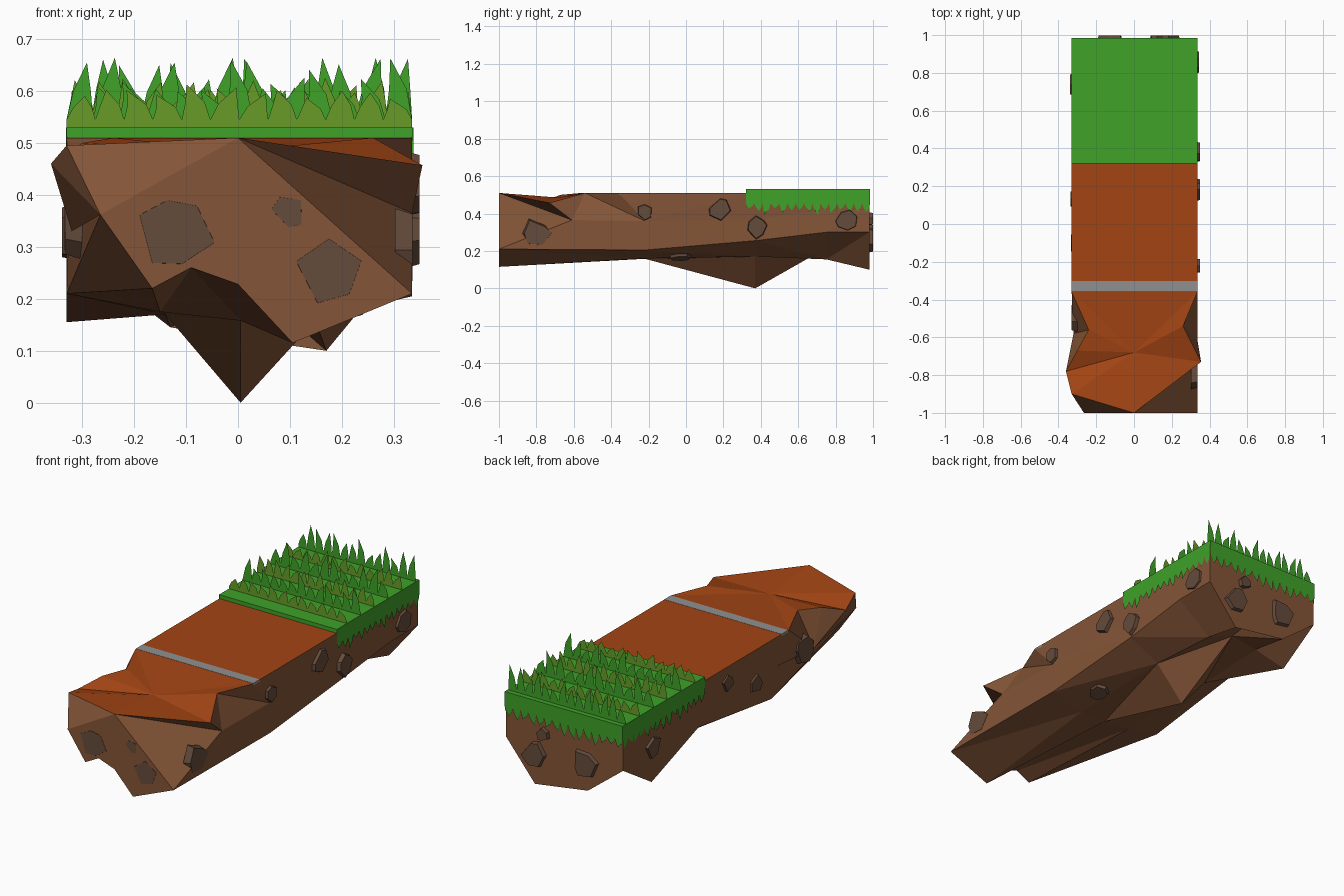
import bpy, bmesh, random
from math import cos, sin, tau
from mathutils import Vector

if "Cube" in bpy.data.objects:
    bpy.data.objects.remove(bpy.data.objects["Cube"])

random.seed(7)
X0, X1, TOP = -0.33, 0.335, 0.51


def mat(name, col):
    m = bpy.data.materials.new(name)
    m.diffuse_color = (*col, 1)
    m.use_nodes = True
    m.node_tree.nodes["Principled BSDF"].inputs["Base Color"].default_value = m.diffuse_color
    return m


SOIL = mat("soil", (0.23, 0.09, 0.038))
CLAY = mat("clay_top", (0.37, 0.06, 0.007))
ROCK = mat("rock", (0.13, 0.07, 0.045))
GREEN = mat("grass", (0.05, 0.36, 0.022))
OLIVE = mat("olive_grass", (0.14, 0.33, 0.022))
GREY = mat("stripe_grey", (0.28, 0.28, 0.28))


def finish(bm, name, *mats, normals=True):
    if normals:
        bmesh.ops.recalc_face_normals(bm, faces=bm.faces[:])
    me = bpy.data.meshes.new(name)
    bm.to_mesh(me)
    bm.free()
    for m in mats:
        me.materials.append(m)
    ob = bpy.data.objects.new(name, me)
    bpy.context.collection.objects.link(ob)
    return ob


def box(name, lo, hi, *mats):
    bm = bmesh.new()
    bmesh.ops.create_cube(bm, size=1)
    for v in bm.verts:
        v.co = [lo[i] if v.co[i] < 0 else hi[i] for i in range(3)]
    return finish(bm, name, *mats)


# Soil body: nine-point sections running from the broken front to the back
front = [(-.33, -.9, .495), (-.265, -1, .362), (-.165, -1, .22), (-.09, -1, .26),
         (0, -1, .228), (.105, -1, .115), (.335, -1, .21),
         (.335, -.61, .365), (.355, -.73, .457)]
# y, then left mid, left low, three keel points, right low, right mid
stations = [
    (-.22, (-.325, .36), (-.33, .21), (-.15, .175), (.005, .158), (.15, .16), (.335, .205), (.335, .36)),
    (.37, (-.32, .39), (-.33, .29), (-.14, .17), (.005, 0), (.16, .17), (.33, .255), (.328, .37)),
    (.75, (-.325, .36), (-.33, .155), (-.15, .195), (0, .215), (.15, .155), (.335, .30), (.33, .42)),
    (.98, (-.33, .42), (-.33, .30), (-.13, .145), (0, .25), (.17, .10), (.335, .30), (.335, .42))]

bm = bmesh.new()
rows = [[bm.verts.new(p) for p in front]]
for k, (y, *pts) in enumerate(stations):
    yt = -.36 if k == 0 else y
    sec = [(X0, yt, TOP)] + [(x, y, z) for x, z in pts] + [(X1, yt, TOP)]
    rows.append([bm.verts.new(p) for p in sec])


def face(*vs, m=0):
    bm.faces.new(vs).material_index = m


for k in range(4):
    a, b = rows[k], rows[k + 1]
    for i in (range(1, 7) if k == 0 else range(8)):
        face(a[i], a[i + 1], b[i + 1], b[i])
    if k:
        face(a[0], b[0], b[8], a[8], m=1)
face(*rows[-1])

# Broken front end: jagged clay top and side fans
F, B = rows[0], rows[1]
peak, mid, dent = (bm.verts.new(p) for p in ((0, -1, TOP), (0, -.68, .485), (-.32, -.58, .33)))
l1, l2, l3, g = (bm.verts.new(p) for p in
                 ((-.24, -.56, TOP), (-.30, -.67, .50), (-.36, -.78, .46), (.26, -.54, TOP)))
ring = [B[0], l1, l2, l3, F[0], peak, F[8], g, B[8]]
for p, q in zip(ring, ring[1:] + ring[:1]):
    face(mid, p, q, m=1)
for p, q in zip(F[:8], F[1:]):
    face(peak, p, q)
for p, q in ((B[0], l1), (l1, l2), (l2, l3), (l3, F[1]), (F[1], B[1]), (B[1], B[0])):
    face(dent, p, q)
face(l3, F[0], F[1])
face(F[7], F[8], g)
face(F[7], g, B[7])
face(B[7], g, B[8])
bmesh.ops.triangulate(bm, faces=bm.faces[:])
finish(bm, "soil_block", SOIL, CLAY)

# Grey line across the clay and the turf slab
box("path_stripe", (X0, -.355, .50), (X1, -.302, TOP + .001), GREY)
box("turf_slab", (X0, .32, .505), (X1 + .002, .985, .53), GREEN)


# Flat strips with pointed teeth, for blades and for the hanging fringe
def strip(bm, start, along, n, z0, zv, tips, lean):
    s, d = Vector(start), Vector(along) / n
    at = lambda t, z: bm.verts.new((*(s + d * min(max(t, 0), n)).xy, z))
    for i in range(n):
        tip = random.uniform(*tips)
        if random.random() < .4:
            tip = zv + (tip - zv) * .7
        k = random.uniform(-lean, lean)
        zm = zv + (tip - zv) * .5
        bm.faces.new([at(i, z0), at(i + 1, z0), at(i + 1, zv), at(i + .86 + k * .2, zm),
                      at(i + .5 + k, tip), at(i + .2 + k * .2, zm), at(i, zv)])


# Rows of upright grass, alternating olive and green
for parity, (name, m) in enumerate((("olive_blades", OLIVE), ("green_blades", GREEN))):
    bm = bmesh.new()
    for r in range(parity, 6, 2):
        strip(bm, (X0, .40 + r * .112, 0), (X1 - X0, 0, 0), 12 + r % 3, .525, .545,
              (.60, .63) if parity == 0 else (.62, .665), .45)
    finish(bm, name, m, normals=False)

# Hanging fringe on both sides and the back
bm = bmesh.new()
for start, along in (((X1 + .003, .32, 0), (0, .665, 0)),
                     ((X1 + .003, .986, 0), (X0 - X1 - .004, 0, 0)),
                     ((X0 - .001, .985, 0), (0, -.665, 0))):
    strip(bm, start, along, 15, .53, .455, (.385, .42), .4)
finish(bm, "turf_fringe", GREEN, normals=False)

# Rocks: bevelled irregular discs set into the soil (centre, outward normal, radius)
R, L, K, N = (1, 0, 0), (-1, 0, 0), (0, 1, 0), (0, -1, 0)
rocks = [((.322, -.80, .29), R, .09), ((.335, -.22, .41), R, .048), ((.335, .18, .42), R, .07),
         ((.335, .38, .33), R, .07), ((.33, .86, .37), R, .068), ((.2, -.03, .172), (.3, 0, -1), .06),
         ((-.322, .13, .43), L, .05), ((-.318, -.5, .36), L, .09), ((-.32, -.1, .33), L, .058),
         ((-.325, .74, .33), L, .065),
         ((.165, .985, .25), K, .08), ((-.12, .985, .28), K, .085), ((.12, .985, .37), K, .045),
         ((-.12, -.987, .33), N, .085), ((.10, -.987, .37), N, .042), ((.18, -.987, .25), N, .08)]
bm = bmesh.new()
for c, nrm, rad in rocks:
    w = Vector(nrm).normalized()
    u = w.orthogonal().normalized()
    v = w.cross(u)
    n = random.choice((5, 6, 7))
    a0 = random.random() * tau
    dirs = []
    for i in range(n):
        a = a0 + tau * (i + random.uniform(-.25, .25)) / n
        dirs.append((u * cos(a) + v * sin(a)) * rad * random.uniform(.75, 1.05))
    low = [bm.verts.new(Vector(c) + d - w * .02) for d in dirs]
    top = [bm.verts.new(Vector(c) + d * .87 + w * .014) for d in dirs]
    bm.faces.new(top)
    bm.faces.new(low[::-1])
    for i in range(n):
        j = (i + 1) % n
        bm.faces.new((low[i], low[j], top[j], top[i]))
finish(bm, "embedded_rocks", ROCK)
